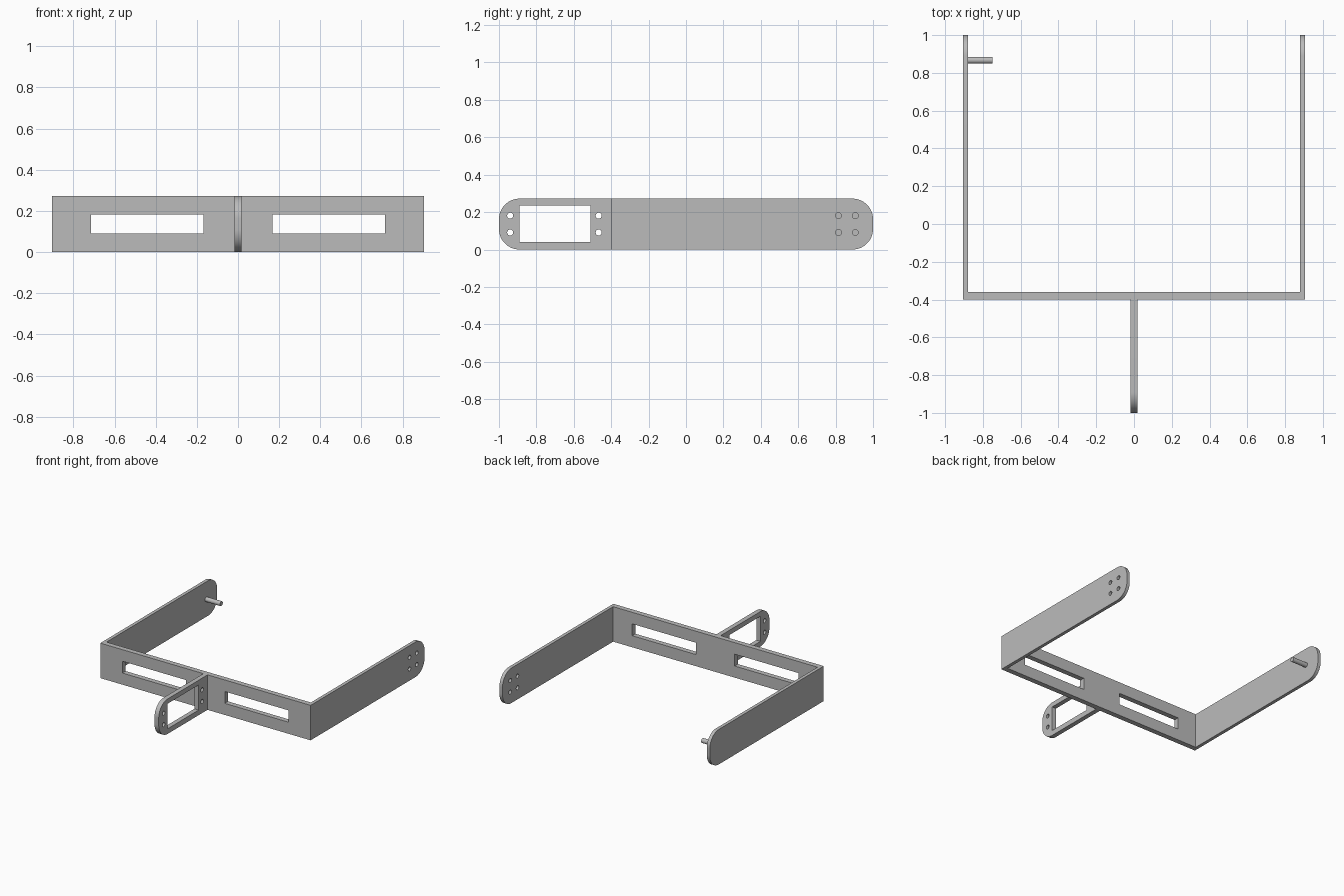
import bpy, bmesh, math
from mathutils import Matrix

if "Cube" in bpy.data.objects:
    bpy.data.objects.remove(bpy.data.objects["Cube"], do_unlink=True)

H = 0.272              # height of every plate
MID = H / 2
R = 0.11               # rounded end radius
HOLE = 0.016           # screw hole radius
W = 0.905              # half width of the frame

# Profile planes: each maps (u, v, depth) to world axes
SIDE = Matrix(((0, 0, 1, 0), (1, 0, 0, 0), (0, 1, 0, 0), (0, 0, 0, 1)))
FRONT = Matrix(((1, 0, 0, 0), (0, 0, -1, 0), (0, 1, 0, 0), (0, 0, 0, 1)))
TOP = Matrix.Identity(4)

grey = bpy.data.materials.new("grey")
grey.use_nodes = True
colour = (0.5, 0.5, 0.5, 1)
grey.diffuse_color = colour
grey.node_tree.nodes["Principled BSDF"].inputs["Base Color"].default_value = colour


def rect(u0, u1, v0, v1):
    return [(u0, v0), (u1, v0), (u1, v1), (u0, v1)]


def arc(cu, cv, r, start, end, steps):
    angles = [math.radians(start + (end - start) * i / steps) for i in range(steps + 1)]
    return [(cu + r * math.cos(a), cv + r * math.sin(a)) for a in angles]


def circle(cu, cv, r, steps=32):
    return arc(cu, cv, r, 0, 360, steps)[:-1]


def round_ended(square_end, tip):
    """Plate outline with two rounded corners at the tip."""
    s = 1 if tip > square_end else -1
    low = arc(tip - s * R, R, R, -90, 0, 16)
    high = arc(tip - s * R, H - R, R, 0, 90, 16)
    pts = [(tip - s * R + s * (u - tip + s * R), v) for u, v in low + high]
    return [(square_end, 0)] + pts + [(square_end, H)]


def prism(name, loops, plane, d0, d1):
    """Extrude an outline, with optional inner openings, from d0 to d1."""
    curve = bpy.data.curves.new(name, "CURVE")
    curve.dimensions = "2D"
    curve.fill_mode = "BOTH"
    curve.extrude = (d1 - d0) / 2
    for loop in loops:
        spline = curve.splines.new("POLY")
        spline.points.add(len(loop) - 1)
        for point, (u, v) in zip(spline.points, loop):
            point.co = (u, v, 0, 1)
        spline.use_cyclic_u = True
    source = bpy.data.objects.new(name + "_curve", curve)
    mesh = bpy.data.meshes.new_from_object(source)
    bpy.data.objects.remove(source)
    mesh.transform(plane @ Matrix.Translation((0, 0, (d0 + d1) / 2)))
    bm = bmesh.new()
    bm.from_mesh(mesh)
    bmesh.ops.remove_doubles(bm, verts=bm.verts, dist=1e-5)
    bmesh.ops.recalc_face_normals(bm, faces=bm.faces)
    bm.to_mesh(mesh)
    bm.free()
    mesh.materials.clear()
    mesh.materials.append(grey)
    obj = bpy.data.objects.new(name, mesh)
    bpy.context.collection.objects.link(obj)
    return obj


def cut(obj, cutter, operation="DIFFERENCE"):
    mod = obj.modifiers.new("cut", "BOOLEAN")
    mod.object, mod.operation, mod.solver = cutter, operation, "EXACT"
    bpy.context.view_layer.objects.active = obj
    bpy.ops.object.modifier_apply(modifier=mod.name)
    bpy.data.objects.remove(cutter, do_unlink=True)


# U-shaped frame: cross plate and two long arms
inner = W - 0.026
u_shape = [(-W, -0.4), (W, -0.4), (W, 1), (inner, 1),
           (inner, -0.36), (-inner, -0.36), (-inner, 1), (-W, 1)]
frame = prism("frame", [u_shape], TOP, 0, H)

# Rounded arm ends: trim away the corners outside the arc
for name, start, cv, corner in (("low", -90, R, -0.1), ("high", 0, H - R, H + 0.1)):
    edge = arc(1 - R, cv, R, start, start + 90, 16)
    if name == "low":
        loop = edge + [(1.1, cv), (1.1, corner), (1 - R, corner)]
    else:
        loop = edge + [(1 - R, corner), (1.1, corner), (1.1, cv)]
    cut(frame, prism(name + "_trim", [loop], SIDE, -1.2, 1.2))

# Two long slots in the cross plate
for s in (-1, 1):
    slot = rect(*sorted((s * 0.167, s * 0.715)), 0.09, 0.182)
    cut(frame, prism("slot_cutter", [slot], FRONT, 0.3, 0.5))

# Four screw holes in the left arm
for y in (0.815, 0.905):
    for dz in (-0.045, 0.045):
        cut(frame, prism("hole_cutter", [circle(y, MID + dz, HOLE)], SIDE, 0.8, 1))

# Front bracket with a rectangular window and four screw holes
openings = [rect(-0.89, -0.51, 0.04, 0.235)]
openings += [circle(y, MID + dz, HOLE) for y in (-0.94, -0.467) for dz in (-0.045, 0.045)]
outline = [(-0.39, 0), (-0.39, H)]
outline += arc(-1 + R, H - R, R, 90, 180, 16) + arc(-1 + R, R, R, 180, 270, 16)
bracket = prism("front_bracket", [outline] + openings, SIDE, -0.018, 0.018)

# Pivot peg on the inside of the right arm
peg = prism("pivot_peg", [circle(0.867, MID, 0.018)], SIDE, -0.89, -0.75)

bpy.ops.object.select_all(action="DESELECT")
for obj in (frame, bracket, peg):
    obj.select_set(True)
bpy.context.view_layer.objects.active = frame
bpy.ops.object.shade_smooth_by_angle(angle=math.radians(30))
